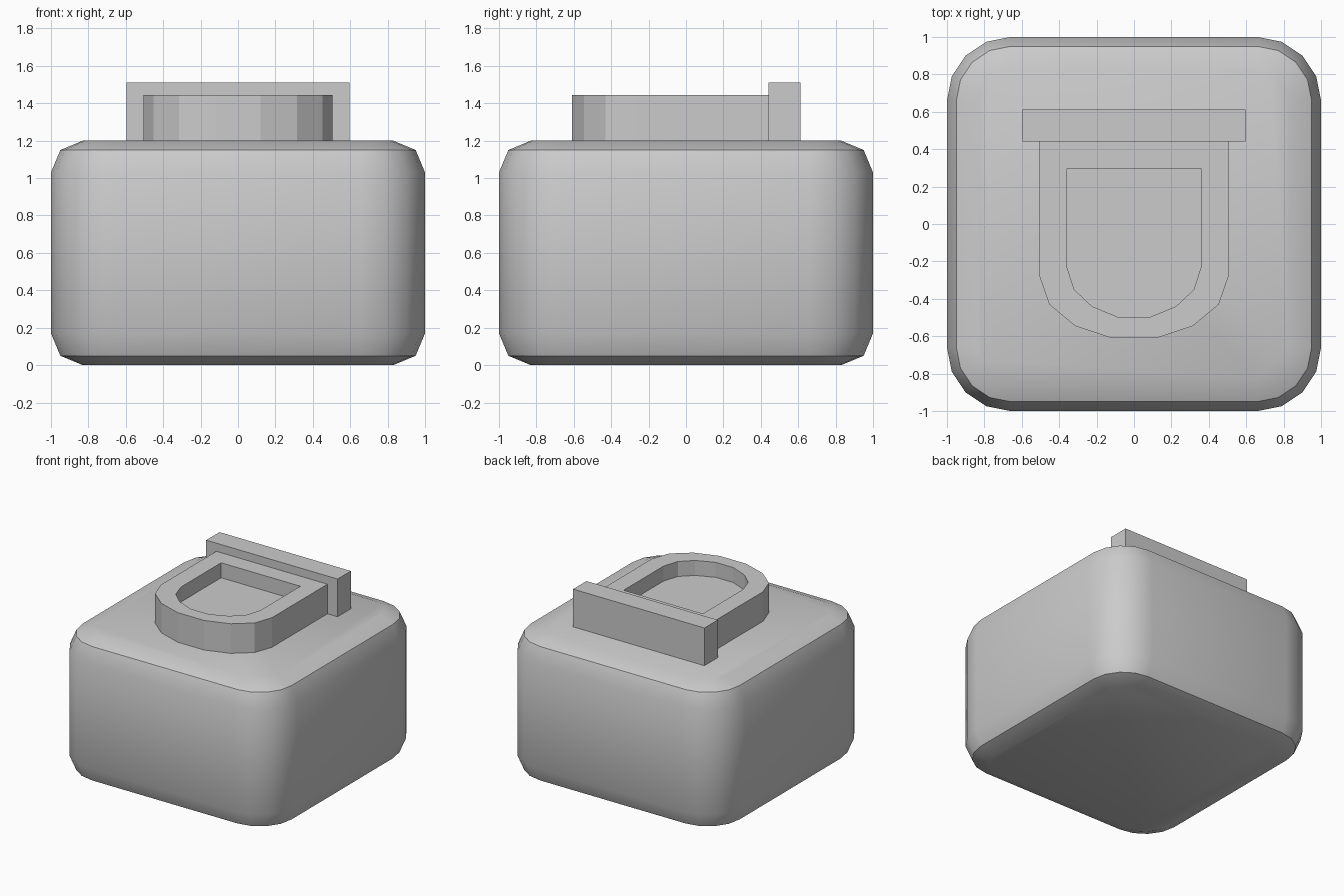
import bpy
import bmesh
from math import sin, cos, pi

if "Cube" in bpy.data.objects:
    bpy.data.objects.remove(bpy.data.objects["Cube"])


def finish(name, bm, smooth=False):
    bmesh.ops.recalc_face_normals(bm, faces=bm.faces)
    mesh = bpy.data.meshes.new(name)
    bm.to_mesh(mesh)
    bm.free()
    obj = bpy.data.objects.new(name, mesh)
    bpy.context.collection.objects.link(obj)
    if smooth:
        bpy.ops.object.select_all(action='DESELECT')
        obj.select_set(True)
        bpy.context.view_layer.objects.active = obj
        bpy.ops.object.shade_smooth_by_angle(angle=pi / 6)
    return obj


def loft(name, rings, smooth=False):
    """Skin a stack of equal-length rings and cap both ends."""
    bm = bmesh.new()
    loops = [[bm.verts.new(p) for p in ring] for ring in rings]
    for a, b in zip(loops, loops[1:]):
        for i in range(len(a)):
            j = (i + 1) % len(a)
            bm.faces.new((a[i], a[j], b[j], b[i]))
    bm.faces.new(loops[0])
    bm.faces.new(loops[-1])
    return finish(name, bm, smooth)


def rounded_square(extent, z, straight=0.66, segments=4):
    radius = extent - straight
    ring = []
    for c, (sx, sy) in enumerate([(1, 1), (-1, 1), (-1, -1), (1, -1)]):
        for i in range(segments + 1):
            a = (c + i / segments) * pi / 2
            ring.append((sx * straight + radius * cos(a),
                         sy * straight + radius * sin(a), z))
    return ring


def mirrored(half, z):
    """Complete a right-hand half outline across x = 0."""
    full = half + [(-x, y) for x, y in reversed(half)]
    return [(x, y, z) for x, y in full]


# Rounded body
levels = [(0.83, 0), (0.95, 0.05), (1, 0.17), (1, 1.03), (0.95, 1.15), (0.83, 1.2)]
loft("body", [rounded_square(e, z) for e, z in levels], smooth=True)

# D-shaped tray with raised rim and recessed floor
outer = [(0.505, 0.44), (0.505, -0.28), (0.453, -0.43), (0.315, -0.545), (0.12, -0.61)]
inner = [(0.36, 0.295), (0.36, -0.225), (0.32, -0.35), (0.225, -0.44), (0.08, -0.5)]
loft("tray", [mirrored(outer, 1.19), mirrored(outer, 1.443),
              mirrored(inner, 1.443), mirrored(inner, 1.32)])

# Bar across the back of the tray
bar = [(0.597, 0.613), (0.597, 0.44)]
loft("back_bar", [mirrored(bar, 1.19), mirrored(bar, 1.51)])
